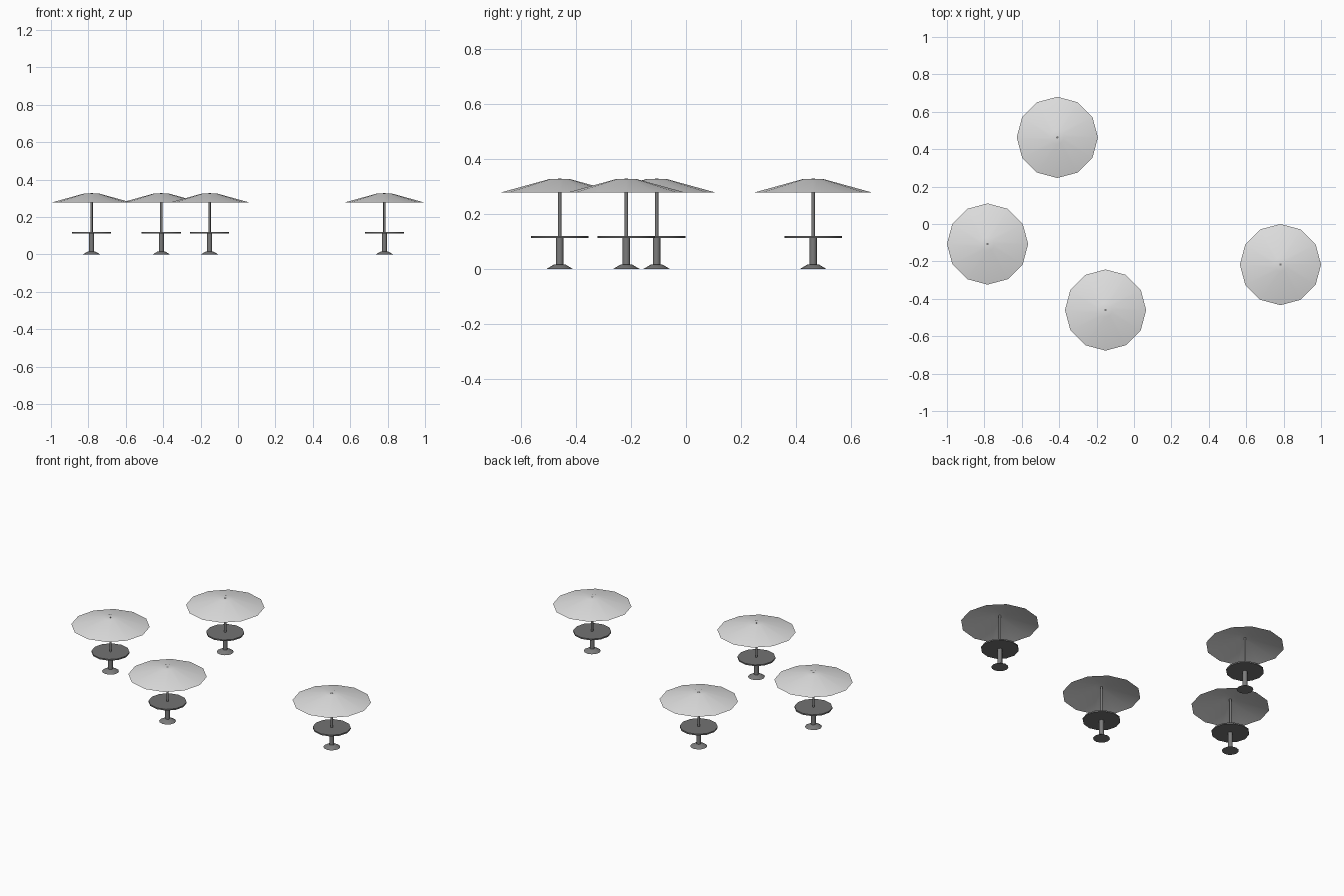
import bpy
from math import cos, sin, tau, radians

cube = bpy.data.objects.get("Cube")
if cube:
    bpy.data.objects.remove(cube, do_unlink=True)

SIDES = 12


def material(name, grey):
    mat = bpy.data.materials.new(name)
    mat.use_nodes = True
    colour = (grey, grey, grey, 1)
    mat.diffuse_color = colour
    mat.node_tree.nodes["Principled BSDF"].inputs["Base Color"].default_value = colour
    return mat


def lathe(name, profile, mat, open_bottom=False):
    """Turn (radius, height) points, listed upwards, around the z axis."""
    verts = [(r * cos(tau * i / SIDES), r * sin(tau * i / SIDES), z)
             for r, z in profile for i in range(SIDES)]
    faces = []
    for ring in range(len(profile) - 1):
        a, b = ring * SIDES, (ring + 1) * SIDES
        for i in range(SIDES):
            j = (i + 1) % SIDES
            faces.append((a + i, a + j, b + j, b + i))
    last = (len(profile) - 1) * SIDES
    faces.append(tuple(range(last, last + SIDES)))
    if not open_bottom:
        faces.append(tuple(reversed(range(SIDES))))
    mesh = bpy.data.meshes.new(name)
    mesh.from_pydata(verts, [], faces)
    mesh.materials.append(mat)
    mesh.shade_smooth()
    mesh.set_sharp_from_angle(angle=radians(40))
    return mesh


canopy_grey = material("light grey canopy", 0.75)
table_grey = material("dark grey table", 0.17)
metal_grey = material("mid grey metal", 0.2)

# One shared mesh per part
parts = {
    "base": lathe("base", [(0.047, 0), (0.02, 0.016)], metal_grey),
    "column": lathe("column", [(0.0135, 0.012), (0.0135, 0.114)], metal_grey),
    "table_top": lathe("table_top", [(0.105, 0.112), (0.105, 0.12)], table_grey),
    "pole": lathe("pole", [(0.0065, 0.118), (0.0065, 0.328)], metal_grey),
    "canopy": lathe("canopy", [(0.217, 0.277), (0.036, 0.327)], canopy_grey, True),
}

# Four parasol tables
spots = {"back": (-0.41, 0.463), "right": (-0.783, -0.107),
         "front": (-0.152, -0.46), "left": (0.783, -0.217)}
for spot, (x, y) in spots.items():
    for part, mesh in parts.items():
        obj = bpy.data.objects.new(f"{spot}_{part}", mesh)
        obj.location = (x, y, 0)
        bpy.context.collection.objects.link(obj)
